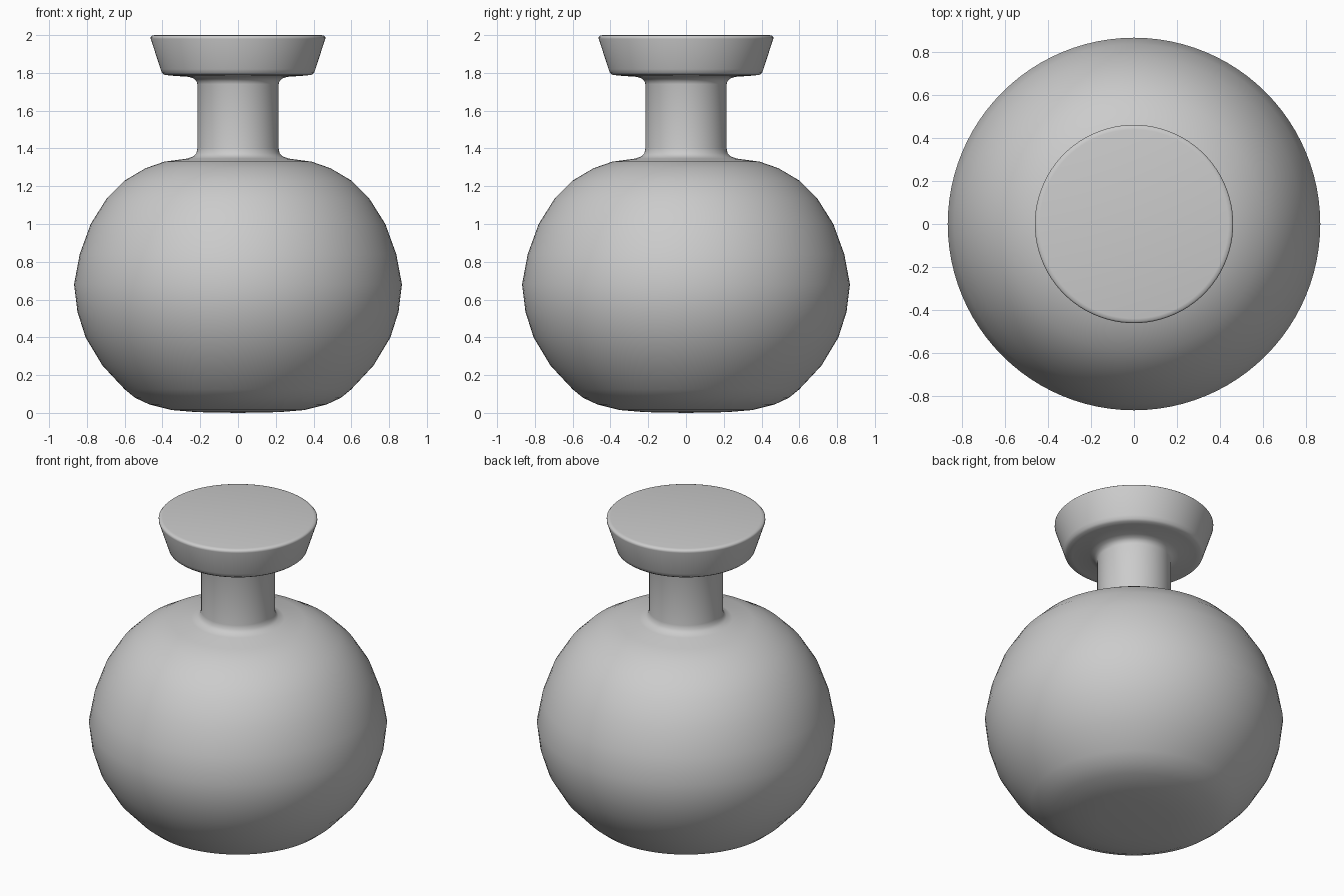
import bpy, bmesh, math

if "Cube" in bpy.data.objects:
    bpy.data.objects.remove(bpy.data.objects["Cube"])

# Half outline (radius, height) from bottom centre to top centre
base = [(0, 0), (0.22, 0.004), (0.35, 0.015), (0.47, 0.045), (0.545, 0.08), (0.60, 0.125)]
belly = [(0.717, 0.25), (0.807, 0.40), (0.85, 0.535), (0.868, 0.68), (0.838, 0.84),
         (0.78, 1.0), (0.695, 1.135), (0.60, 1.23), (0.49, 1.295), (0.39, 1.33)]
neck = [(0.27, 1.346), (0.235, 1.358), (0.22, 1.375), (0.215, 1.40),
        (0.215, 1.74), (0.22, 1.757), (0.235, 1.77), (0.26, 1.779)]
cap = [(0.36, 1.786), (0.39, 1.79), (0.403, 1.80), (0.41, 1.82),
       (0.462, 1.98), (0.462, 1.99), (0.455, 1.997), (0.44, 2.0), (0, 2.0)]


def lathe(name, profile, steps=96):
    bm = bmesh.new()
    verts = [bm.verts.new((r, 0, z)) for r, z in profile]
    edges = [bm.edges.new(pair) for pair in zip(verts, verts[1:])]
    bmesh.ops.spin(bm, geom=verts + edges, cent=(0, 0, 0), axis=(0, 0, 1),
                   angle=math.tau, steps=steps)
    bmesh.ops.remove_doubles(bm, verts=bm.verts, dist=0.0005)
    bmesh.ops.recalc_face_normals(bm, faces=bm.faces)
    mesh = bpy.data.meshes.new(name)
    bm.to_mesh(mesh)
    bm.free()
    obj = bpy.data.objects.new(name, mesh)
    bpy.context.collection.objects.link(obj)
    bpy.context.view_layer.objects.active = obj
    obj.select_set(True)
    bpy.ops.object.shade_smooth_by_angle(angle=math.radians(50))
    return obj


# Round flask with neck and flared stopper, one continuous turned surface
lathe("flask", base + belly + neck + cap)
